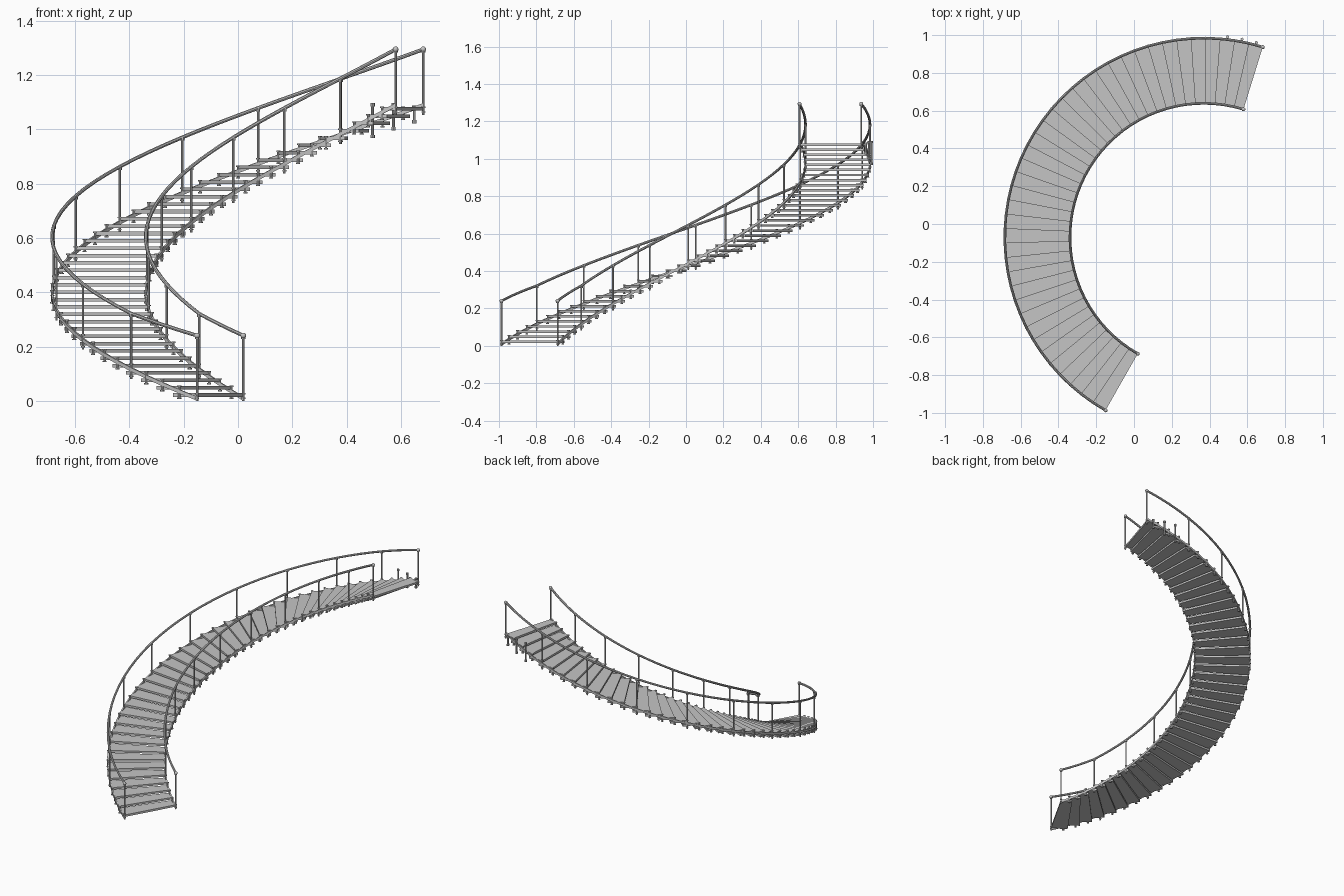
import bpy, bmesh
from math import radians, cos, sin
from mathutils import Vector, Matrix

if "Cube" in bpy.data.objects:
    bpy.data.objects.remove(bpy.data.objects["Cube"])

# Layout: forty treads winding round one centre
CX, CY = 0.37, -0.07
R_IN, R_OUT = 0.709, 1.054
STEPS, RISE, FIRST_TOP, THICK = 40, 0.027, 0.029, 0.013
A_START, A_END = 240.4, 72.8
POST_H = 0.212
OVERLAP = 0.35

GREY = bpy.data.materials.new("light grey")
GREY.use_nodes = True
GREY.diffuse_color = (0.56, 0.56, 0.56, 1)
GREY.node_tree.nodes["Principled BSDF"].inputs["Base Color"].default_value = GREY.diffuse_color


def at(r, edge, z):
    a = radians(A_START + (A_END - A_START) * edge / STEPS)
    return Vector((CX + r * cos(a), CY + r * sin(a), z))


def top(i):
    return FIRST_TOP + RISE * i


def finish(bm, name, smooth=False):
    bmesh.ops.recalc_face_normals(bm, faces=bm.faces)
    me = bpy.data.meshes.new(name)
    bm.to_mesh(me)
    bm.free()
    ob = bpy.data.objects.new(name, me)
    me.materials.append(GREY)
    bpy.context.scene.collection.objects.link(ob)
    if smooth:
        bpy.ops.object.select_all(action='DESELECT')
        ob.select_set(True)
        bpy.context.view_layer.objects.active = ob
        bpy.ops.object.shade_smooth_by_angle()


def rod(bm, a, b, r, sides=8):
    d = b - a
    m = Matrix.Translation((a + b) / 2) @ d.to_track_quat('Z', 'Y').to_matrix().to_4x4()
    bmesh.ops.create_cone(bm, cap_ends=True, segments=sides, radius1=r, radius2=r,
                          depth=d.length, matrix=m)


def ball(bm, p, r):
    bmesh.ops.create_uvsphere(bm, u_segments=12, v_segments=8, radius=r,
                              matrix=Matrix.Translation(p))


def loft(bm, sections):
    rings = [[bm.verts.new(p) for p in s] for s in sections]
    count = len(rings[0])
    for a, b in zip(rings, rings[1:]):
        for k in range(count):
            n = (k + 1) % count
            bm.faces.new((a[k], a[n], b[n], b[k]))
    bm.faces.new(rings[0])
    bm.faces.new(rings[-1])


# Wedge treads: thin slabs whose back edge runs under the next tread
bm = bmesh.new()
for i in range(STEPS):
    back = min(i + 1 + OVERLAP, STEPS)
    ring = [(R_IN, i), (R_OUT, i), (R_OUT, back), (R_IN, back)]
    loft(bm, [[at(r, e, z) for r, e in ring] for z in (top(i) - THICK, top(i))])
finish(bm, "treads")

for side, r in (("inner", R_IN), ("outer", R_OUT)):
    # Slim sloping stringer along the tread ends
    bm = bmesh.new()
    sections = []
    for e in range(STEPS + 1):
        z = top(e - 0.5) - THICK / 2
        sections.append([at(r + dr, e, z + dz) for dr, dz in
                         ((-0.004, -0.007), (0.004, -0.007), (0.004, 0.007), (-0.004, 0.007))])
    loft(bm, sections)
    finish(bm, side + "_stringer")

    # Short bolts joining each tread to the next
    bm = bmesh.new()
    for e in range(STEPS + 1):
        z0 = top(max(e - 1, 0)) - THICK - 0.008
        z1 = top(min(e, STEPS - 1)) + 0.001
        rod(bm, at(r, e, z0), at(r, e, z1), 0.0045)
        for z in (z0, z1 - 0.005):
            rod(bm, at(r, e, z), at(r, e, z + 0.005), 0.0075)
    finish(bm, side + "_tread_bolts", True)

    # Posts at every fourth edge, carrying the handrail
    bm = bmesh.new()
    anchors = []
    for e in range(0, STEPS + 1, 4):
        z = top(max(e - 1, 0))
        anchors.append((e, z + POST_H))
        rod(bm, at(r, e, z - FIRST_TOP), at(r, e, z + POST_H), 0.0045)
        rod(bm, at(r, e, z + POST_H - 0.012), at(r, e, z + POST_H), 0.008)
    for e, z in (anchors[0], anchors[-1]):
        ball(bm, at(r, e, z), 0.0105)
    finish(bm, side + "_posts", True)

    # Handrail: ring sections swept along the helix
    bm = bmesh.new()
    path = []
    for (e0, z0), (e1, z1) in zip(anchors, anchors[1:]):
        path += [at(r, e0 + (e1 - e0) * k / 4, z0 + (z1 - z0) * k / 4) for k in range(4)]
    path.append(at(r, *anchors[-1]))
    sections = []
    for i, p in enumerate(path):
        d = (path[min(i + 1, len(path) - 1)] - path[max(i - 1, 0)]).normalized()
        u = d.cross(Vector((0, 0, 1))).normalized()
        v = u.cross(d)
        sections.append([p + 0.007 * (u * cos(radians(45 * k)) + v * sin(radians(45 * k)))
                         for k in range(8)])
    loft(bm, sections)
    finish(bm, side + "_handrail", True)

# Wall brackets beside the top three treads
bm = bmesh.new()
for i, z0, z1 in ((37, 0.967, 1.096), (38, 0.996, 1.096), (39, 1.022, 1.088)):
    e, zt = i + 0.5, top(i) - THICK / 2
    rod(bm, at(R_OUT + 0.014, e, z0), at(R_OUT + 0.014, e, z1), 0.0055)
    for z in (z0, z1 - 0.012):
        rod(bm, at(R_OUT + 0.014, e, z), at(R_OUT + 0.014, e, z + 0.012), 0.008)
    rod(bm, at(R_OUT - 0.03, e, zt), at(R_OUT + 0.014, e, zt), 0.006)
finish(bm, "wall_brackets", True)
